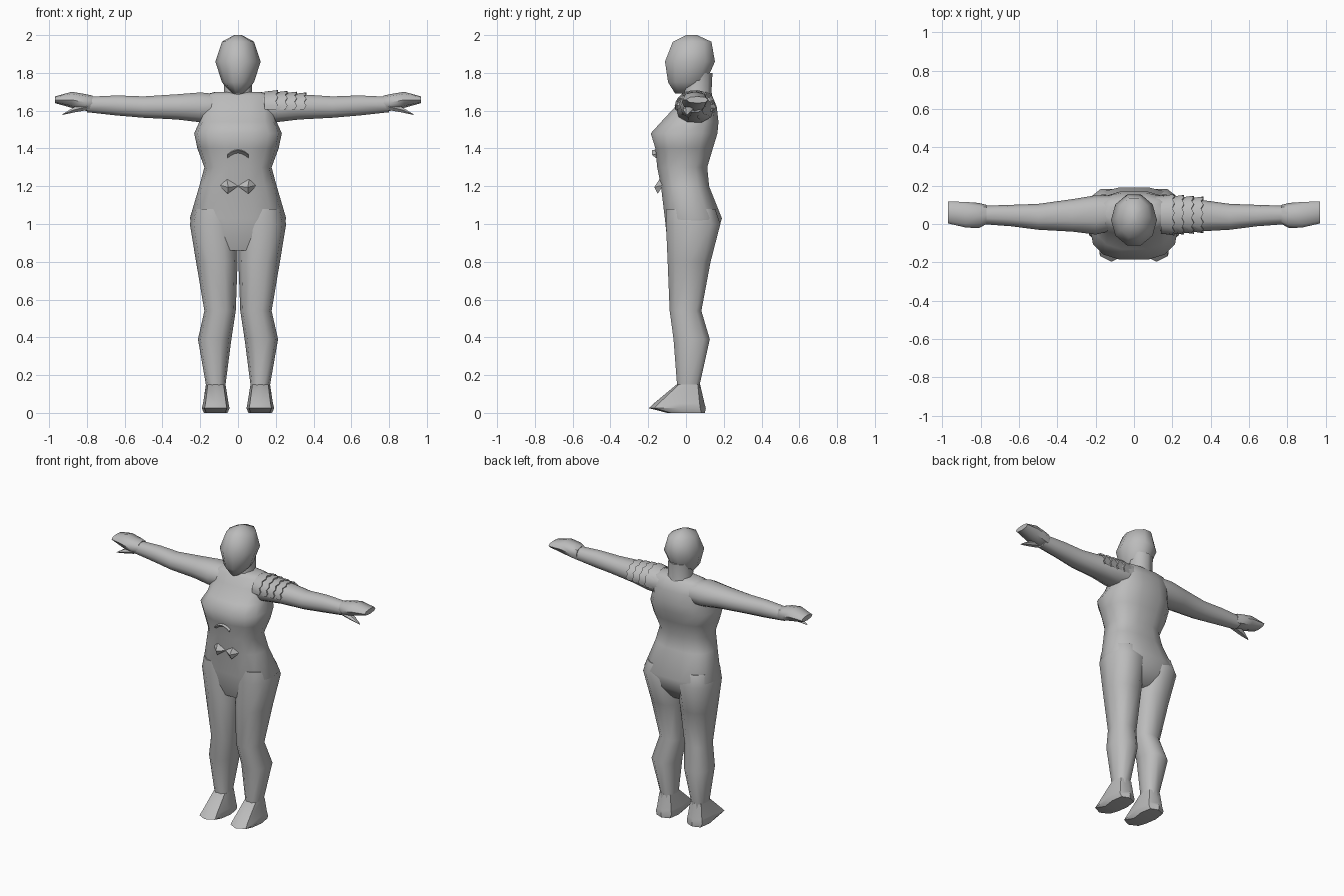
import bpy, bmesh, math
from mathutils import Vector

if "Cube" in bpy.data.objects:
    bpy.data.objects.remove(bpy.data.objects["Cube"])

grey = bpy.data.materials.new("plain grey")
grey.diffuse_color = (0.5, 0.5, 0.5, 1)
grey.use_nodes = True
grey.node_tree.nodes["Principled BSDF"].inputs["Base Color"].default_value = grey.diffuse_color


def finish(name, bm, smooth=60):
    bmesh.ops.recalc_face_normals(bm, faces=bm.faces)
    me = bpy.data.meshes.new(name)
    bm.to_mesh(me)
    bm.free()
    me.materials.append(grey)
    ob = bpy.data.objects.new(name, me)
    bpy.context.collection.objects.link(ob)
    bpy.ops.object.select_all(action='DESELECT')
    ob.select_set(True)
    bpy.context.view_layer.objects.active = ob
    bpy.ops.object.shade_smooth_by_angle(angle=math.radians(smooth))
    return ob


def loft(name, rings, sides=12, power=2.3, axis='Z', mirror=1, smooth=60):
    """Each ring is (position, a0, a1, b0, b1): its extents across the axis."""
    bm = bmesh.new()
    loops = []
    for pos, a0, a1, b0, b1 in rings:
        loop = []
        for i in range(sides):
            t = 2 * math.pi * i / sides
            c, s = math.cos(t), math.sin(t)
            a = (a0 + a1) / 2 + (a1 - a0) / 2 * math.copysign(abs(c) ** (2 / power), c)
            b = (b0 + b1) / 2 + (b1 - b0) / 2 * math.copysign(abs(s) ** (2 / power), s)
            co = (a, b, pos) if axis == 'Z' else (pos, a, b)
            loop.append(bm.verts.new((co[0] * mirror, co[1], co[2])))
        loops.append(loop)
    for p, q in zip(loops, loops[1:]):
        for i in range(sides):
            j = (i + 1) % sides
            bm.faces.new((p[i], p[j], q[j], q[i]))
    bm.faces.new(loops[0])
    bm.faces.new(loops[-1])
    return finish(name, bm, smooth)


# Head and neck
loft("head", [(1.69, -.03, .03, -.06, .06), (1.75, -.085, .085, -.10, .11),
              (1.86, -.12, .12, -.118, .16), (1.965, -.085, .085, -.075, .14),
              (2.0, -.02, .02, .0, .06)], 10, 2.0, smooth=80)
loft("neck", [(1.62, -.10, .10, -.03, .15), (1.70, -.075, .075, -.02, .135),
              (1.80, -.075, .075, -.03, .14)], 8)

# Torso from pelvis to shoulders
loft("torso", [(.86, -.12, .12, -.08, .11), (.94, -.22, .22, -.105, .165),
               (1.03, -.255, .255, -.115, .193), (1.20, -.205, .205, -.135, .125),
               (1.30, -.178, .178, -.155, .115), (1.40, -.215, .215, -.165, .145),
               (1.48, -.232, .232, -.19, .17), (1.54, -.205, .205, -.135, .175),
               (1.62, -.20, .20, -.06, .165), (1.68, -.19, .19, -.03, .14),
               (1.70, -.12, .12, 0, .11)], 14, 2.6)

for side, m in (("right", -1), ("left", 1)):
    # Leg
    loft(side + "_leg", [(.08, .06, .165, -.05, .08), (.15, .066, .170, -.05, .075),
                         (.39, .035, .212, -.07, .13), (.54, .012, .178, -.09, .085),
                         (.80, .002, .222, -.102, .135), (1.0, 0, .255, -.112, .188),
                         (1.08, .02, .235, -.11, .16)], 10, 2.4, mirror=m)
    # Foot with a wedge-shaped toe
    loft(side + "_foot", [(0.0, .055, .18, -.10, .10), (.025, .045, .192, -.197, .105),
                          (.05, .05, .185, -.17, .098), (.15, .066, .170, -.05, .075)],
         8, 3.2, mirror=m, smooth=45)
    # Arm
    loft(side + "_arm", [(.10, -.03, .15, 1.54, 1.69), (.20, -.055, .15, 1.535, 1.70),
                         (.32, -.04, .13, 1.55, 1.69), (.50, -.03, .105, 1.56, 1.678),
                         (.64, -.012, .10, 1.572, 1.683), (.80, .0, .095, 1.59, 1.675)],
         10, 2.3, 'X', m)
    # Hand
    loft(side + "_hand", [(.77, .0, .10, 1.595, 1.68), (.81, -.022, .11, 1.60, 1.688),
                          (.88, -.018, .115, 1.615, 1.70), (.97, .003, .118, 1.64, 1.675)],
         8, 2.4, 'X', m, 50)
    # Pointed thumb
    loft(side + "_thumb", [(.80, -.012, .05, 1.60, 1.64), (.87, -.015, .035, 1.588, 1.62),
                           (.93, .0, .008, 1.577, 1.581)], 6, 2, 'X', m, 40)


# Layered shoulder guard: curved bands with toothed outer edges
def band(name, x0, x1, cy, cz, ry, rz, tooth, a0=-20, a1=190, n=14):
    bm = bmesh.new()
    rows = []
    for i in range(n + 1):
        t = math.radians(a0 + (a1 - a0) * i / n)
        out = tooth if i % 2 else 0
        c, s = math.cos(t), math.sin(t)
        rows.append([bm.verts.new((x, cy + r * ry * c, cz + r * rz * s))
                     for x, r in ((x0, .96), (x1 + out, 1.06), (x1 + out, .94))])
    for p, q in zip(rows, rows[1:]):
        for k in range(2):
            bm.faces.new((p[k], p[k + 1], q[k + 1], q[k]))
    finish(name, bm, 30)


for k in range(4):
    band("shoulder_band_%d" % (k + 1), .14 + .05 * k, .20 + .05 * k,
         .048, 1.62, .102 - .004 * k, .084 - .004 * k, .012)


# Raised ornaments on the belly
def plate(name, outline, ridge):
    bm = bmesh.new()
    rim = [bm.verts.new(p) for p in outline]
    top = bm.verts.new(ridge)
    for i in range(len(rim)):
        bm.faces.new((rim[i], rim[(i + 1) % len(rim)], top))
    finish(name, bm, 10)


for side, m in (("right", -1), ("left", 1)):
    plate(side + "_belly_diamond",
          [(0, -.135, 1.20), (.06 * m, -.135, 1.245), (.10 * m, -.12, 1.205),
           (.055 * m, -.15, 1.16)], (.052 * m, -.168, 1.195))

bm = bmesh.new()
arc = []
for i in range(7):
    u = i / 3 - 1
    z = 1.39 - .025 * u * u
    arc.append([bm.verts.new((.055 * u, y, z + dz))
                for y, dz in ((-.155, .006), (-.180, 0), (-.155, -.018))])
for p, q in zip(arc, arc[1:]):
    for k in range(2):
        bm.faces.new((p[k], p[k + 1], q[k + 1], q[k]))
finish("belly_arc", bm, 30)
